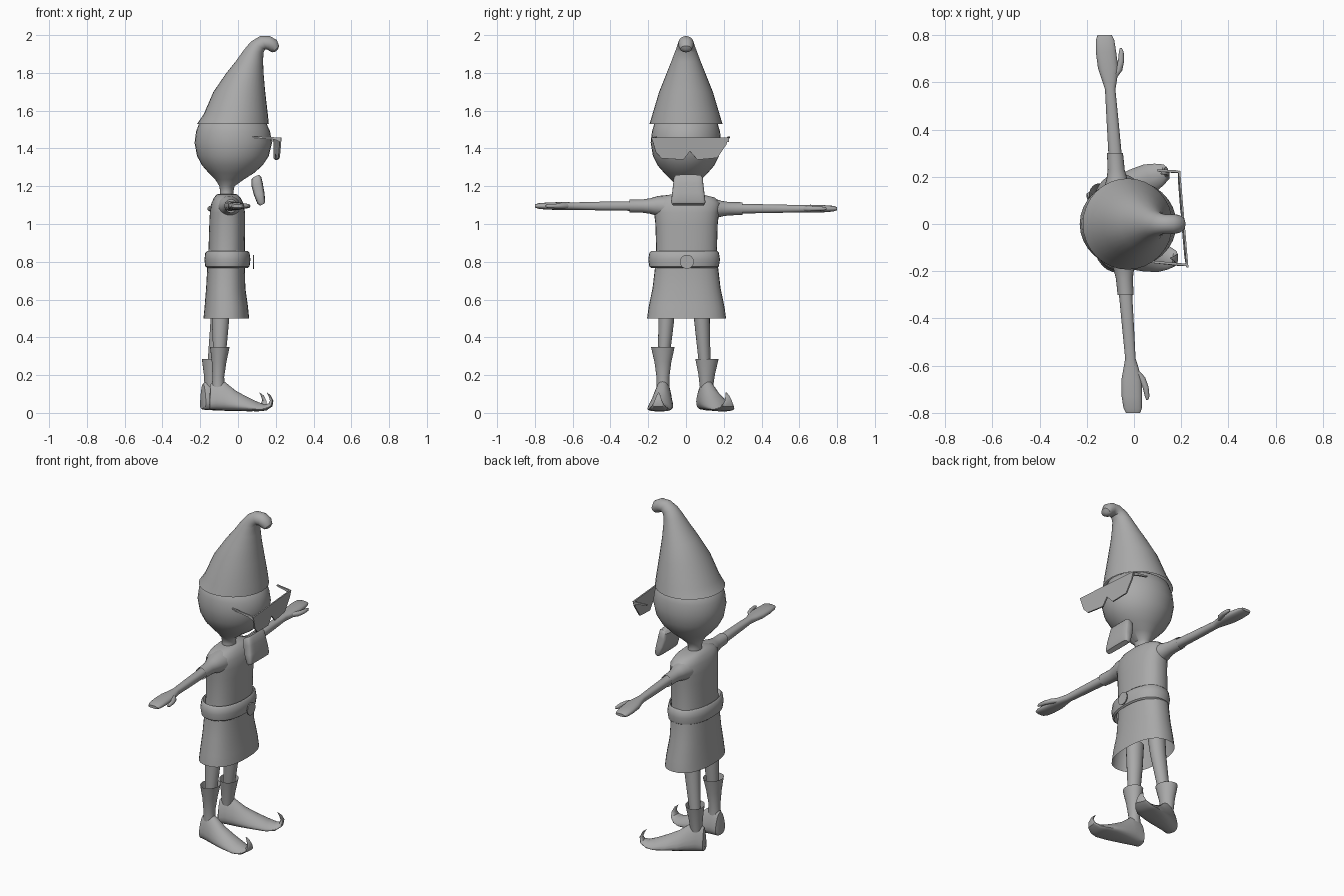
import bpy, bmesh, math
from mathutils import Vector, Matrix

grey = bpy.data.materials.new("plain_grey")
grey.diffuse_color = (0.4, 0.4, 0.4, 1)


def finish(name, bm, angle=40):
    bmesh.ops.recalc_face_normals(bm, faces=bm.faces)
    me = bpy.data.meshes.new(name)
    bm.to_mesh(me)
    bm.free()
    me.materials.append(grey)
    ob = bpy.data.objects.new(name, me)
    bpy.context.collection.objects.link(ob)
    bpy.ops.object.select_all(action='DESELECT')
    ob.select_set(True)
    bpy.context.view_layer.objects.active = ob
    bpy.ops.object.shade_smooth_by_angle(angle=math.radians(angle))
    return ob


def loft(name, rings, n=24, caps=(True, True), power=1.0, taper=0.0, mat=None):
    """rings: (centre, u, v) ellipses; taper narrows v towards +u."""
    bm = bmesh.new()
    loops = []
    sp = lambda c: math.copysign(abs(c) ** power, c)
    for c, u, v in rings:
        ring = []
        for i in range(n):
            a = 2 * math.pi * i / n
            cu, cv = sp(math.cos(a)), sp(math.sin(a))
            ring.append(bm.verts.new(Vector(c) + Vector(u) * cu + Vector(v) * cv * (1 - taper * cu)))
        loops.append(ring)
    for p, q in zip(loops, loops[1:]):
        for i in range(n):
            j = (i + 1) % n
            bm.faces.new((p[i], p[j], q[j], q[i]))
    if caps[0]:
        bm.faces.new(loops[0])
    if caps[1]:
        bm.faces.new(loops[-1])
    if mat:
        bm.transform(mat)
    return finish(name, bm)


def path(rows, y=0.0):
    """(x, z, ru, ry, tilt): rings on a path in the xz plane."""
    out = []
    for x, z, ru, ry, t in rows:
        t = math.radians(t)
        out.append(((x, y, z), (ru * math.cos(t), 0, ru * math.sin(t)), (0, ry, 0)))
    return out


def plate(name, pts, depth, angle=30):
    """Flat outline (3D points) extruded by the depth vector."""
    bm = bmesh.new()
    f = bm.faces.new([bm.verts.new(p) for p in pts])
    r = bmesh.ops.extrude_face_region(bm, geom=[f])
    bmesh.ops.translate(bm, vec=depth, verts=[g for g in r["geom"] if isinstance(g, bmesh.types.BMVert)])
    return finish(name, bm, angle)


# Head with neck
loft("head", path([
    (-.058, 1.12, .045, .05, 0), (-.06, 1.17, .035, .042, 0), (-.058, 1.2, .04, .048, 0),
    (-.045, 1.235, .075, .08, 0), (-.035, 1.27, .12, .115, 0), (-.03, 1.31, .16, .15, 0),
    (-.027, 1.36, .19, .175, 0), (-.025, 1.43, .205, .187, 0), (-.026, 1.49, .196, .18, 0),
    (-.028, 1.54, .175, .165, 0), (-.028, 1.6, .09, .08, 0)]), 32)

# Pointed hat with a curled tip
loft("hat", path([
    (-.027, 1.53, .19, .193, 0), (-.012, 1.58, .17, .178, 0), (.007, 1.7, .137, .142, 0),
    (.037, 1.8, .098, .102, 0), (.06, 1.86, .073, .078, 0), (.083, 1.915, .052, .057, -8),
    (.106, 1.945, .043, .046, -28), (.135, 1.959, .04, .04, -62), (.165, 1.957, .038, .04, -95),
    (.188, 1.944, .035, .039, -120), (.201, 1.926, .024, .03, -135), (.205, 1.918, .008, .01, -140)]),
    32, caps=(False, True))

# Tunic, open at the hem
loft("tunic", path([
    (-.062, .5, .121, .209, 0), (-.062, .56, .115, .201, 0), (-.065, .66, .104, .18, 0),
    (-.063, .78, .099, .166, 0), (-.06, .87, .096, .161, 0), (-.057, 1.0, .095, .165, 0),
    (-.056, 1.06, .093, .172, 0), (-.056, 1.11, .085, .178, 0), (-.057, 1.14, .07, .15, 0),
    (-.058, 1.155, .055, .09, 0), (-.058, 1.16, .045, .05, 0)], .003), 32, caps=(False, True), power=.85)

# Belt band and round buckle
loft("belt", path([
    (-.056, .785, .095, .16, 0), (-.056, .768, .108, .175, 0), (-.056, .775, .117, .184, 0),
    (-.056, .812, .122, .19, 0), (-.056, .848, .117, .184, 0), (-.056, .857, .108, .175, 0),
    (-.056, .84, .095, .16, 0)], -.01), 32, caps=(False, False), power=.9)
loft("belt_buckle", path([(.08, .8, .037, .037, 90), (.086, .8, .037, .037, 90)], .005), 24)


# Arms, sleeves, hands with thumbs
def along_y(s, rows):
    return [((-.058 - .075 * s * y + dx, s * y, 1.088 - .007 * s + dz), (rx, 0, 0), (0, 0, rz))
            for y, dx, dz, rx, rz in rows]


for s, side in ((1, "left"), (-1, "right")):
    loft(side + "_sleeve", along_y(s, [
        (.08, 0, -.005, .07, .065), (.15, 0, 0, .058, .053), (.19, 0, 0, .044, .041),
        (.23, 0, 0, .036, .035), (.3, 0, 0, .034, .034)]), 20, caps=(True, False))
    loft(side + "_arm", along_y(s, [
        (.2, 0, 0, .029, .026), (.3, 0, 0, .028, .025), (.45, 0, 0, .025, .023),
        (.57, 0, 0, .022, .02), (.61, 0, 0, .032, .02), (.66, -.002, 0, .043, .021),
        (.73, -.006, 0, .043, .019), (.78, -.006, 0, .039, .015), (.8, -.006, 0, .03, .008)]), 20, power=.85)
    loft(side + "_thumb", along_y(s, [
        (.61, .012, 0, .012, .012), (.65, .04, 0, .017, .014), (.69, .055, 0, .013, .012),
        (.73, .059, 0, .01, .01), (.745, .058, 0, .004, .004)]), 12)


# Legs and curled boots
def boot(side, ax, ay, top, yaw, size):
    m = Matrix.Translation((ax, ay, 0)) @ Matrix.Rotation(math.radians(yaw), 4, 'Z')
    k = size
    loft(side + "_boot_shaft", path([
        (0, .06, .04, .036, 0), (0, .13, .035, .034, 0), (0, top - .16, .031, .034, 0),
        (.004, top - .08, .039, .045, 0), (.008, top, .052, .063, 0)]), 24, caps=(True, False), mat=m)
    loft(side + "_boot_foot", path([(x * k, z, u, v, t) for x, z, u, v, t in [
        (-.046, .06, .038, .025, 90), (-.04, .085, .068, .037, 90), (-.005, .1, .085, .043, 90),
        (.035, .088, .076, .048, 90), (.09, .065, .054, .056, 90), (.15, .048, .038, .06, 90),
        (.21, .033, .025, .058, 92), (.25, .029, .017, .045, 105), (.277, .042, .012, .03, 140),
        (.283, .065, .009, .018, 170), (.273, .09, .006, .01, 200), (.258, .108, .001, .002, 215)]]),
        24, power=.8, taper=.38, mat=m)


boot("right", -.104, -.122, .35, -5, 1.0)
boot("left", -.145, .108, .285, 22, 1.08)
loft("right_leg", [((x, y, z), (r, 0, 0), (0, q, 0)) for x, y, z, r, q in
                   [(-.09, -.1, .62, .052, .046), (-.093, -.105, .48, .045, .041), (-.1, -.124, .2, .026, .026)]], 20)
loft("left_leg", [((x, y, z), (r, 0, 0), (0, q, 0)) for x, y, z, r, q in
                  [(-.09, .078, .62, .052, .046), (-.1, .085, .48, .046, .041), (-.143, .106, .15, .026, .026)]], 20)

# Beard: rounded tapered block, floating below the chin
beard = loft("beard", [((x, .012, z), (r, 0, .006), (0, w, 0)) for x, z, r, w in
                       [(.128, 1.103, .012, .085), (.123, 1.115, .021, .091), (.112, 1.16, .028, .086),
                        (.101, 1.21, .03, .08), (.097, 1.243, .026, .077), (.098, 1.255, .014, .068)]], 24, power=.45)

# Glasses: angled front plate and two side bars
fx = lambda y: .188 + (.222 - y) * .085
front = [(-.185, 1.458), (-.175, 1.43), (-.16, 1.38), (-.13, 1.348), (-.015, 1.34), (.02, 1.385),
         (.06, 1.34), (.165, 1.35), (.195, 1.395), (.213, 1.42), (.225, 1.458)]
plate("glasses_front", [(fx(y) - (1.458 - z) * .05, y, z) for y, z in front], (.008, .001, 0))
for y, back, yb, side in ((.217, .1, .222, "left"), (-.178, .075, -.165, "right")):
    x = fx(y)
    plate("glasses_bar_" + side, [(x, y, 1.458), (x, y, 1.435), (x - .03, y, 1.448),
                                  (back, yb, 1.457), (back, yb, 1.464)], (0, .01, 0))
